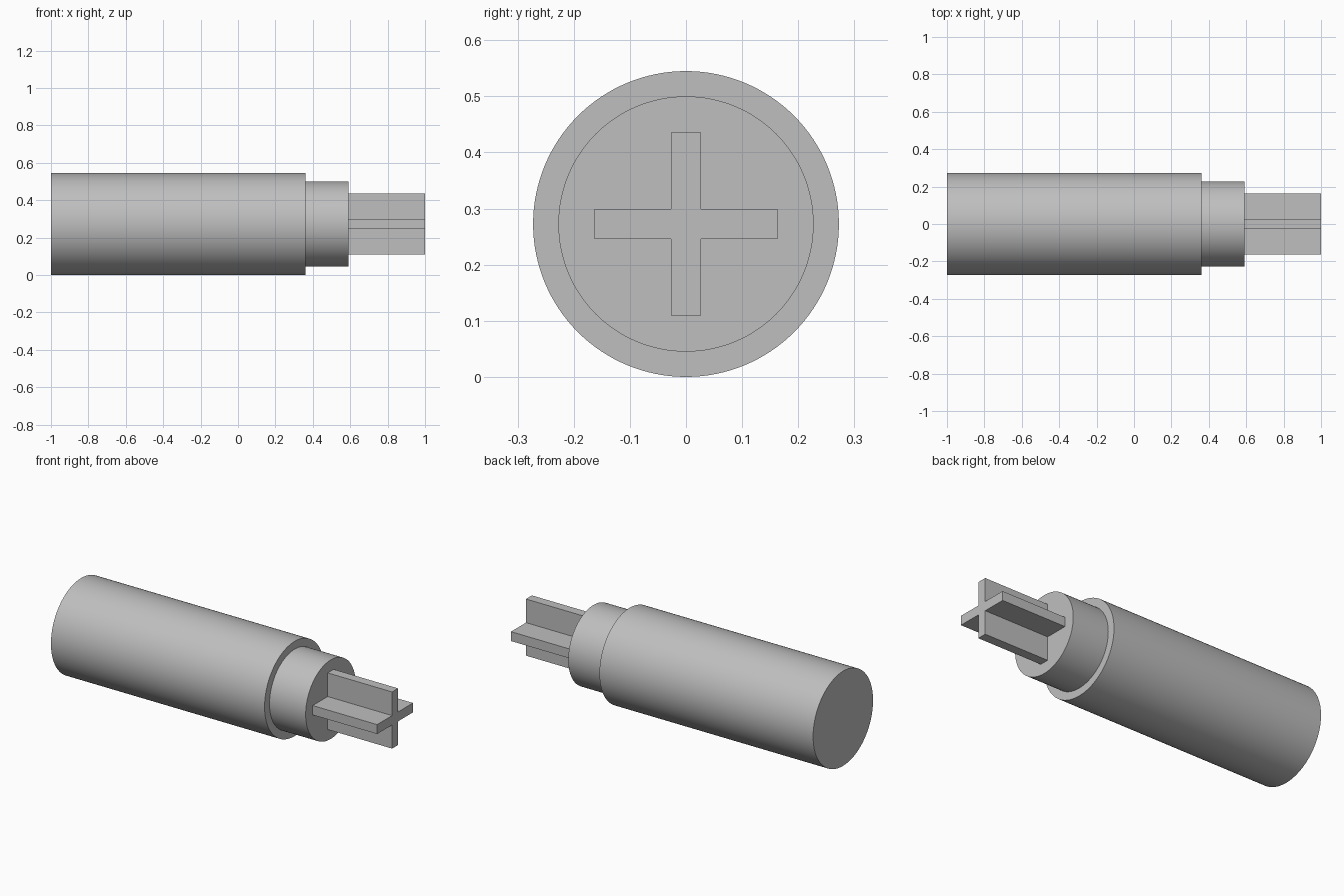
import bpy
import bmesh
import math
from mathutils import Matrix, Vector

default = bpy.data.objects.get("Cube")
if default:
    bpy.data.objects.remove(default, do_unlink=True)

BODY_R, COLLAR_R = 0.2725, 0.2275
AXIS_Z = BODY_R

# Single grey finish
grey = bpy.data.materials.new("plain_grey")
grey.use_nodes = True
colour = (0.52, 0.52, 0.52, 1)
grey.diffuse_color = colour
grey.node_tree.nodes["Principled BSDF"].inputs["Base Color"].default_value = colour


def finish(name, bm):
    bmesh.ops.recalc_face_normals(bm, faces=bm.faces)
    mesh = bpy.data.meshes.new(name)
    bm.to_mesh(mesh)
    bm.free()
    mesh.materials.append(grey)
    obj = bpy.data.objects.new(name, mesh)
    obj.location.z = AXIS_Z
    bpy.context.collection.objects.link(obj)
    return obj


def lathe(name, profile, segments=128):
    """Revolve (x, radius) points around the x axis."""
    bm = bmesh.new()
    verts = [bm.verts.new((x, 0, r)) for x, r in profile]
    edges = [bm.edges.new(pair) for pair in zip(verts, verts[1:])]
    bmesh.ops.spin(bm, geom=verts + edges, cent=(0, 0, 0), axis=(1, 0, 0),
                   angle=math.tau, steps=segments, use_merge=True)
    bmesh.ops.remove_doubles(bm, verts=bm.verts, dist=1e-5)
    return finish(name, bm)


def cross_bar(name, x0, x1, reach, half):
    """Extrude a plus-shaped section along the x axis."""
    bm = bmesh.new()
    arm = [(half, half), (reach, half), (reach, -half)]
    points = []
    for i in range(4):
        turn = Matrix.Rotation(-i * math.pi / 2, 3, "X")
        points += [turn @ Vector((x0, y, z)) for y, z in arm]
    face = bm.faces.new([bm.verts.new(p) for p in points])
    result = bmesh.ops.extrude_face_region(bm, geom=[face], use_keep_orig=True)
    moved = [v for v in result["geom"] if isinstance(v, bmesh.types.BMVert)]
    bmesh.ops.translate(bm, verts=moved, vec=(x1 - x0, 0, 0))
    return finish(name, bm)


# Main barrel with its stepped collar
barrel = lathe("barrel_and_collar", [
    (-1, 0), (-1, BODY_R), (0.36, BODY_R), (0.36, COLLAR_R),
    (0.59, COLLAR_R), (0.59, 0)])

# Cross-shaped drive shaft, seated slightly into the collar
cross_bar("cross_shaft", 0.585, 1.0, 0.163, 0.027)

bpy.ops.object.select_all(action="DESELECT")
barrel.select_set(True)
bpy.context.view_layer.objects.active = barrel
bpy.ops.object.shade_smooth_by_angle(angle=math.radians(30))
